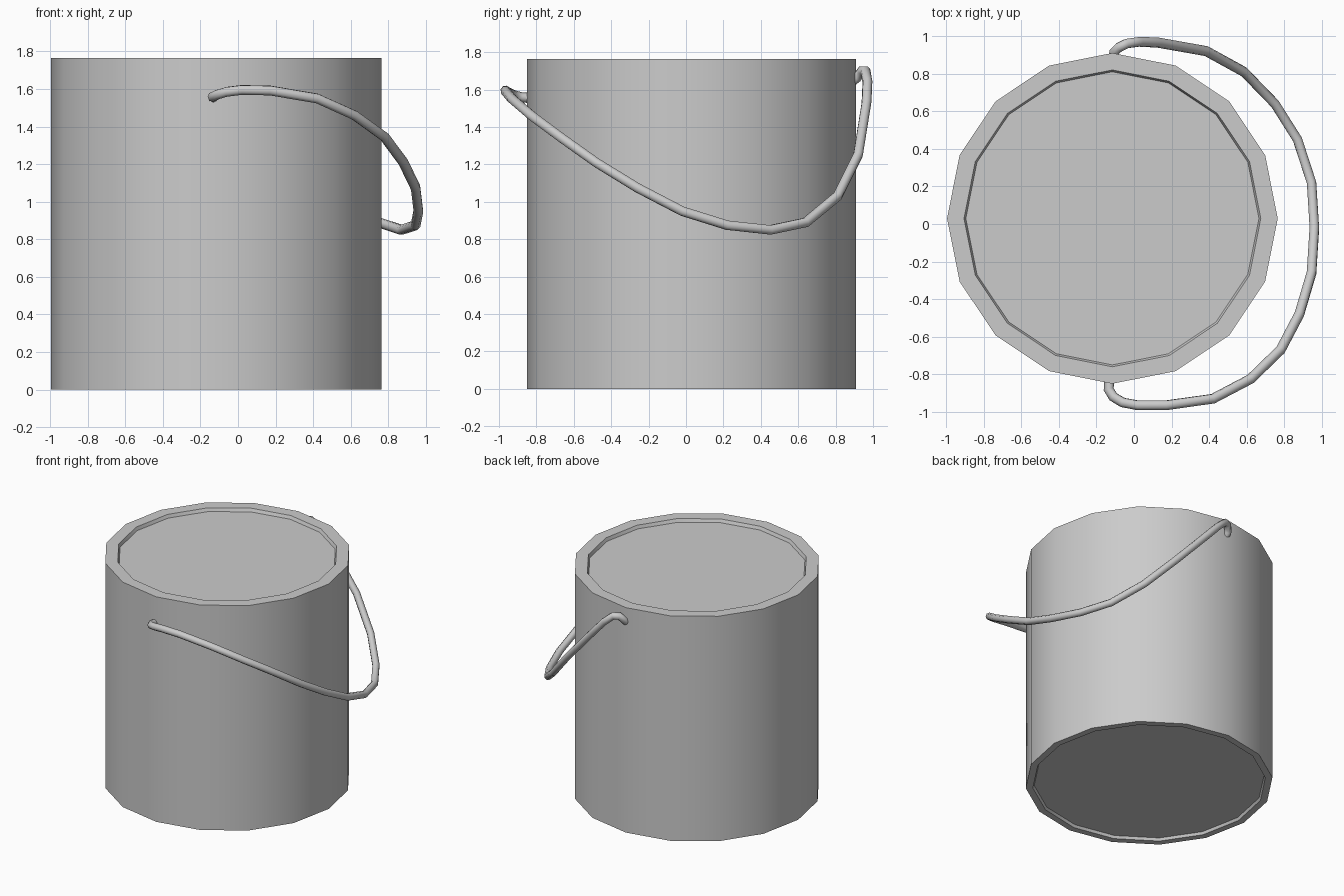
import bpy, bmesh
from math import cos, sin, pi, radians

if "Cube" in bpy.data.objects:
    bpy.data.objects.remove(bpy.data.objects["Cube"])

CX, CY, SIDES = -0.115, 0.03, 16


def smooth(obj, angle):
    bpy.ops.object.select_all(action='DESELECT')
    obj.select_set(True)
    bpy.context.view_layer.objects.active = obj
    bpy.ops.object.shade_smooth_by_angle(angle=radians(angle))


# Can body: 16-sided lathe with a recessed lid and recessed base
profile = [(0.82, 0.02), (0.83, 0), (0.88, 0), (0.88, 1.765),
           (0.79, 1.765), (0.78, 1.74)]
bm = bmesh.new()
rings = []
for r, z in profile:
    rings.append([bm.verts.new((CX + r * cos(2 * pi * i / SIDES),
                                CY + r * sin(2 * pi * i / SIDES), z))
                  for i in range(SIDES)])
for a, b in zip(rings, rings[1:]):
    for i in range(SIDES):
        j = (i + 1) % SIDES
        bm.faces.new((a[i], a[j], b[j], b[i]))
bm.faces.new(rings[0][::-1])
bm.faces.new(rings[-1])
bmesh.ops.recalc_face_normals(bm, faces=bm.faces)
mesh = bpy.data.meshes.new("can_body")
bm.to_mesh(mesh)
bm.free()
body = bpy.data.objects.new("can_body", mesh)
bpy.context.collection.objects.link(body)
smooth(body, 30)

# Wire handle hanging tilted on the right side
path = [(-0.13, -0.82, 1.555), (-0.135, -0.88, 1.558), (-0.11, -0.92, 1.57),
        (-0.06, -0.95, 1.585), (0.02, -0.965, 1.595), (0.17, -0.965, 1.592),
        (0.42, -0.93, 1.55), (0.62, -0.825, 1.46), (0.78, -0.67, 1.345),
        (0.88, -0.48, 1.21), (0.945, -0.26, 1.075), (0.96, -0.02, 0.95),
        (0.945, 0.22, 0.875), (0.87, 0.45, 0.85), (0.75, 0.64, 0.89),
        (0.585, 0.81, 1.03), (0.385, 0.92, 1.25), (0.13, 0.965, 1.53),
        (0.03, 0.97, 1.64), (-0.04, 0.96, 1.70), (-0.08, 0.94, 1.70),
        (-0.105, 0.915, 1.665), (-0.11, 0.87, 1.63)]
curve = bpy.data.curves.new("handle", 'CURVE')
curve.dimensions = '3D'
curve.bevel_depth = 0.027
curve.bevel_resolution = 2
curve.use_fill_caps = True
spline = curve.splines.new('POLY')
spline.points.add(len(path) - 1)
for p, co in zip(spline.points, path):
    p.co = (*co, 1)
handle = bpy.data.objects.new("handle", curve)
bpy.context.collection.objects.link(handle)
bpy.ops.object.select_all(action='DESELECT')
handle.select_set(True)
bpy.context.view_layer.objects.active = handle
bpy.ops.object.convert(target='MESH')
smooth(bpy.context.view_layer.objects.active, 60)
